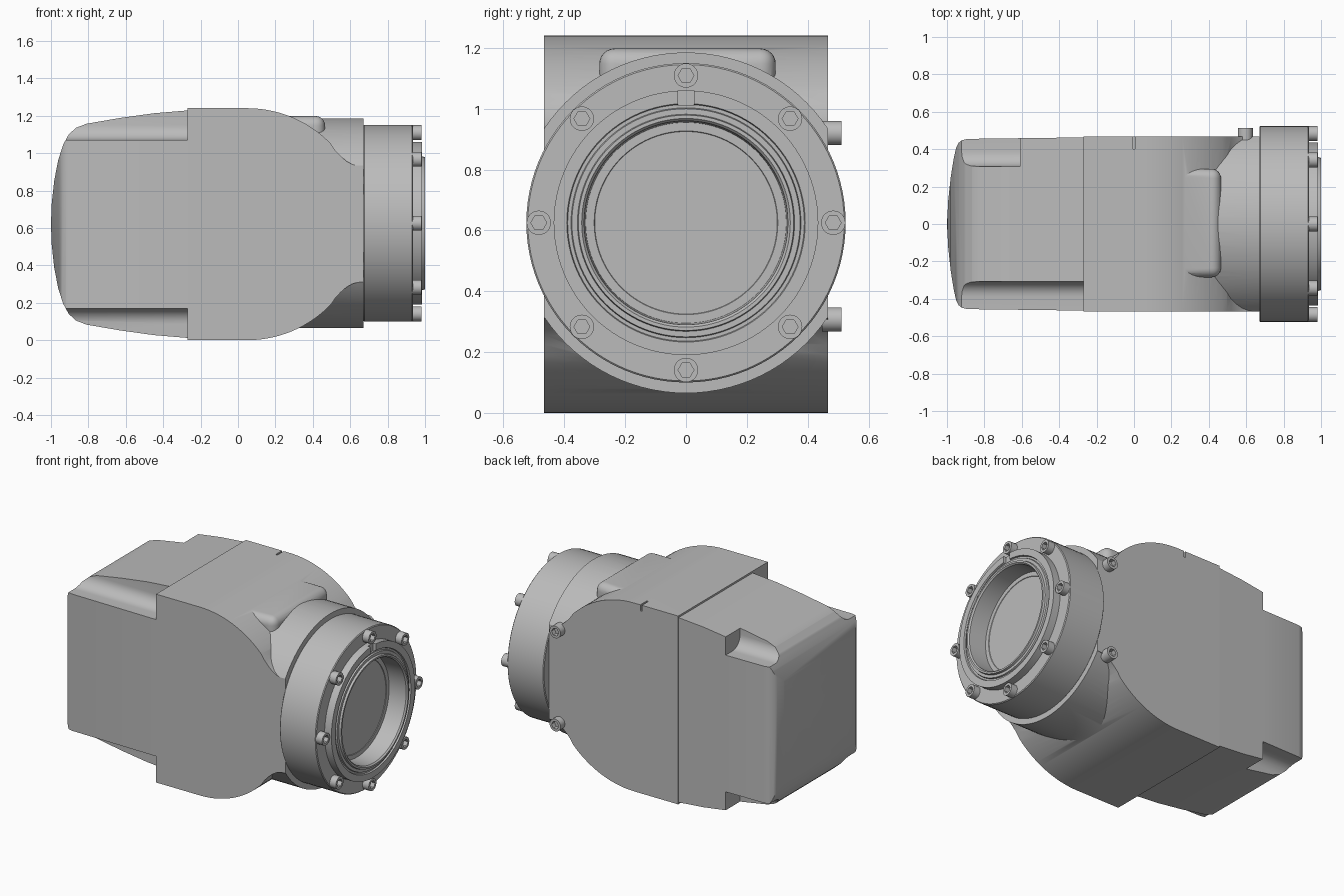
import bpy, bmesh, math
from mathutils import Vector, Matrix

if bpy.data.objects.get("Cube"):
    bpy.data.objects.remove(bpy.data.objects["Cube"])

grey = bpy.data.materials.new("cast grey")
grey.use_nodes = True
COLOR = (0.5, 0.5, 0.5, 1)
grey.diffuse_color = COLOR
grey.node_tree.nodes["Principled BSDF"].inputs["Base Color"].default_value = COLOR

MID = 0.62      # mirror height of the housing
AXIS = 0.625    # height of the flange axis
SIDE = 0.467    # half width of the housing


def finish(name, bm):
    bmesh.ops.recalc_face_normals(bm, faces=bm.faces)
    mesh = bpy.data.meshes.new(name)
    bm.to_mesh(mesh)
    bm.free()
    mesh.materials.append(grey)
    ob = bpy.data.objects.new(name, mesh)
    bpy.context.collection.objects.link(ob)
    return ob


def prism(name, points, axis, low, high):
    """Extrude a flat outline along x, y or z."""
    bm = bmesh.new()
    place = {"x": lambda a, b: (low, a, b),
             "y": lambda a, b: (a, low, b),
             "z": lambda a, b: (a, b, low)}[axis]
    face = bm.faces.new([bm.verts.new(place(a, b)) for a, b in points])
    new = bmesh.ops.extrude_face_region(bm, geom=[face])["geom"]
    shift = Vector([(high - low) * (axis == k) for k in "xyz"])
    bmesh.ops.translate(bm, vec=shift, verts=[v for v in new if isinstance(v, bmesh.types.BMVert)])
    return finish(name, bm)


def block(name, x, y, z, bevel=0):
    ob = prism(name, [(x[0], y[0]), (x[1], y[0]), (x[1], y[1]), (x[0], y[1])], "z", *z)
    if bevel:
        bm = bmesh.new()
        bm.from_mesh(ob.data)
        bmesh.ops.bevel(bm, geom=bm.edges[:], offset=bevel, segments=6, profile=0.5, affect="EDGES")
        bm.to_mesh(ob.data)
        bm.free()
    return ob


def lathe(name, points, steps=96):
    """Revolve (x, radius) points about the flange axis."""
    bm = bmesh.new()
    verts = [bm.verts.new((x, 0, AXIS + r)) for x, r in points]
    edges = [bm.edges.new(pair) for pair in zip(verts, verts[1:])]
    bmesh.ops.spin(bm, geom=verts + edges, cent=(0, 0, AXIS), axis=(1, 0, 0),
                   angle=math.tau, steps=steps)
    bmesh.ops.remove_doubles(bm, verts=bm.verts, dist=0.0001)
    return finish(name, bm)


def combine(ob, tool, operation):
    mod = ob.modifiers.new("cut", "BOOLEAN")
    mod.operation, mod.solver, mod.object = operation, "EXACT", tool
    bpy.context.view_layer.objects.active = ob
    bpy.ops.object.modifier_apply(modifier=mod.name)
    bpy.data.objects.remove(tool)


def smooth(ob, angle=30):
    bpy.ops.object.select_all(action="DESELECT")
    ob.select_set(True)
    bpy.context.view_layer.objects.active = ob
    bpy.ops.object.shade_smooth_by_angle(angle=math.radians(angle))


def mirrored(points, middle):
    """Close an upper outline with its reflection."""
    lower = [(a, 2 * middle - b) for a, b in reversed(points) if abs(b - middle) > 0.001]
    return points + lower


# Housing: rounded block that sweeps down to the neck
outline = [(-0.27, 1.24)]
for i in range(15):
    t = math.radians(90 - i * 46 / 14)
    outline.append((0.05 + 0.62 * math.cos(t), MID + 0.62 * math.sin(t)))
outline += [(0.52, 1.015), (0.55, 0.983), (0.58, 0.957), (0.61, 0.94), (0.64, 0.931), (0.672, 0.928)]
housing = prism("housing", mirrored(outline, MID), "y", -SIDE, SIDE)

# Neck: cylinder trimmed flush with the housing sides
neck = lathe("neck", [(0.05, 0), (0.05, 0.56), (0.672, 0.56), (0.672, 0)])
combine(neck, block("trim", (-1, 1), (-SIDE, SIDE), (-1, 2)), "INTERSECT")
combine(housing, neck, "UNION")

# Raised pad on top, and a fine slit at the back edge
combine(housing, block("pad", (0.2, 0.465), (-0.285, 0.295), (0.95, 1.198), 0.05), "UNION")
combine(housing, block("slit", (-0.006, 0.006), (0.4, 0.6), (1.2, 1.4)), "DIFFERENCE")
smooth(housing)

# Rear cover: side outline crossed with top outline
side = [(-0.27, 1.228), (-0.45, 1.213), (-0.63, 1.188), (-0.81, 1.157), (-0.865, 1.136),
        (-0.905, 1.1), (-0.935, 1.045), (-0.962, 0.96), (-0.983, 0.85), (-0.996, 0.73), (-1, MID)]
plan = [(-0.27, 0.463), (-0.89, 0.455), (-0.92, 0.448), (-0.938, 0.434), (-0.951, 0.408),
        (-0.964, 0.35), (-0.98, 0.25), (-0.993, 0.13), (-1, 0)]
cover = prism("rear_cover", mirrored(side, MID), "y", -0.6, 0.6)
combine(cover, prism("plan", mirrored(plan, 0), "z", -0.2, 1.5), "INTERSECT")

# Corner recesses: long at the front, short at the back, each with a round inner corner
R = 0.08
for sy, end in ((-1, -0.2), (1, -0.61)):
    for sz in (-1, 1):
        y0, z0 = 0.308, 0.45
        corner = [(y0 + R - R * math.cos(t), z0 + R - R * math.sin(t))
                  for t in (i * math.pi / 16 for i in range(9))]
        shape = corner + [(0.8, z0), (0.8, 0.9), (y0, 0.9)]
        recess = prism("recess", [(sy * y, MID + sz * z) for y, z in shape], "x", -1.2, end)
        combine(cover, recess, "DIFFERENCE")
smooth(cover)

# Flange: stepped ring with a bore
flange = lathe("flange", [
    (0.67, 0), (0.67, 0.52), (0.675, 0.525), (0.93, 0.525), (0.935, 0.52), (0.935, 0.435),
    (0.985, 0.435), (0.985, 0.392), (0.975, 0.389), (0.975, 0.378), (0.985, 0.375),
    (0.985, 0.357), (0.999, 0.354), (0.999, 0.343), (0.99, 0.335), (0.87, 0.33),
    (0.87, 0.302), (0.867, 0.3), (0.867, 0)])
combine(flange, block("key_slot", (0.965, 1.1), (-0.027, 0.027), (AXIS + 0.385, 1.1)), "DIFFERENCE")
smooth(flange)


# Socket head bolts
def ngon(radius, sides):
    return [(radius * math.cos(math.tau * i / sides), radius * math.sin(math.tau * i / sides))
            for i in range(sides)]


bolt = prism("flange_bolt", ngon(0.04, 32), "z", -0.02, 0.045)
combine(bolt, prism("socket", ngon(0.026, 6), "z", 0.015, 0.1), "DIFFERENCE")
smooth(bolt)


def place_bolt(name, location, direction):
    ob = bpy.data.objects.new(name, bolt.data)
    bpy.context.collection.objects.link(ob)
    turn = Vector(direction).to_track_quat("Z", "Y").to_matrix().to_4x4()
    ob.matrix_world = Matrix.Translation(location) @ turn


for i in range(8):
    a = math.tau * i / 8
    place_bolt("flange_bolt_%d" % (i + 1),
               (0.935, 0.484 * math.sin(a), AXIS + 0.484 * math.cos(a)), (1, 0, 0))
for name, z in (("upper_side_bolt", 0.92), ("lower_side_bolt", 0.307)):
    place_bolt(name, (0.595, SIDE, z), (0, 1, 0))
bpy.data.objects.remove(bolt)
